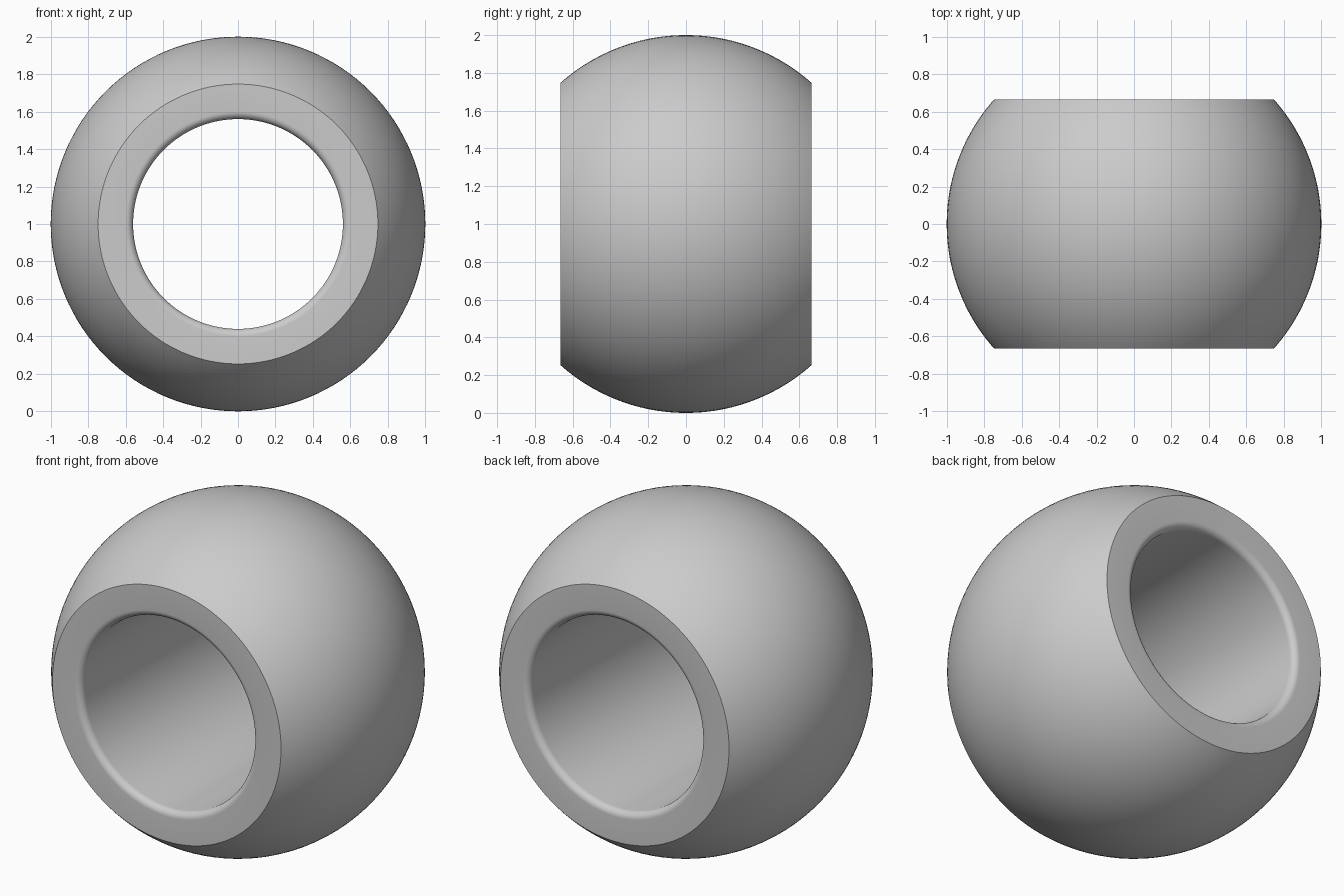
import bpy, bmesh
from math import sin, cos, pi, asin, radians
from mathutils import Vector, Matrix

cube = bpy.data.objects.get("Cube")
if cube:
    bpy.data.objects.remove(cube, do_unlink=True)

RADIUS = 1.0       # outer sphere
HALF_WIDTH = 0.665 # flat ends at +-y
BORE = 0.56        # through hole
FILLET = 0.04      # rounded bore edge
SEGMENTS = 128

steel = bpy.data.materials.new("steel_grey")
steel.use_nodes = True
colour = (0.6, 0.6, 0.6, 1)
steel.diffuse_color = colour
steel.node_tree.nodes["Principled BSDF"].inputs["Base Color"].default_value = colour


def arc(cx, cy, r, start, end, steps):
    """Points (radius, y) along an arc, angle measured from the radial axis."""
    angles = [start + (end - start) * i / steps for i in range(steps + 1)]
    return [(cx + r * cos(a), cy + r * sin(a)) for a in angles]


# Closed cross-section: spherical outside, flat ends, filleted bore
edge = asin(HALF_WIDTH / RADIUS)
fy = HALF_WIDTH - FILLET
profile = arc(0, 0, RADIUS, -edge, edge, 48)
profile += arc(BORE + FILLET, fy, FILLET, pi / 2, pi, 8)
profile += arc(BORE + FILLET, -fy, FILLET, pi, 3 * pi / 2, 8)

# Revolve the cross-section around the y axis
bm = bmesh.new()
rings = []
for s in range(SEGMENTS):
    turn = Matrix.Rotation(2 * pi * s / SEGMENTS, 3, 'Y')
    rings.append([bm.verts.new(turn @ Vector((r, y, 0))) for r, y in profile])
n = len(profile)
for s in range(SEGMENTS):
    a, b = rings[s], rings[(s + 1) % SEGMENTS]
    for i in range(n):
        j = (i + 1) % n
        bm.faces.new((a[i], a[j], b[j], b[i]))
bmesh.ops.recalc_face_normals(bm, faces=bm.faces)
mesh = bpy.data.meshes.new("bearing_ball")
bm.to_mesh(mesh)
bm.free()
mesh.materials.append(steel)

ball = bpy.data.objects.new("bearing_ball", mesh)
ball.location.z = RADIUS
bpy.context.collection.objects.link(ball)

# Smooth surfaces with crisp outer rims
bpy.ops.object.select_all(action='DESELECT')
ball.select_set(True)
bpy.context.view_layer.objects.active = ball
bpy.ops.object.shade_smooth_by_angle(angle=radians(30))
